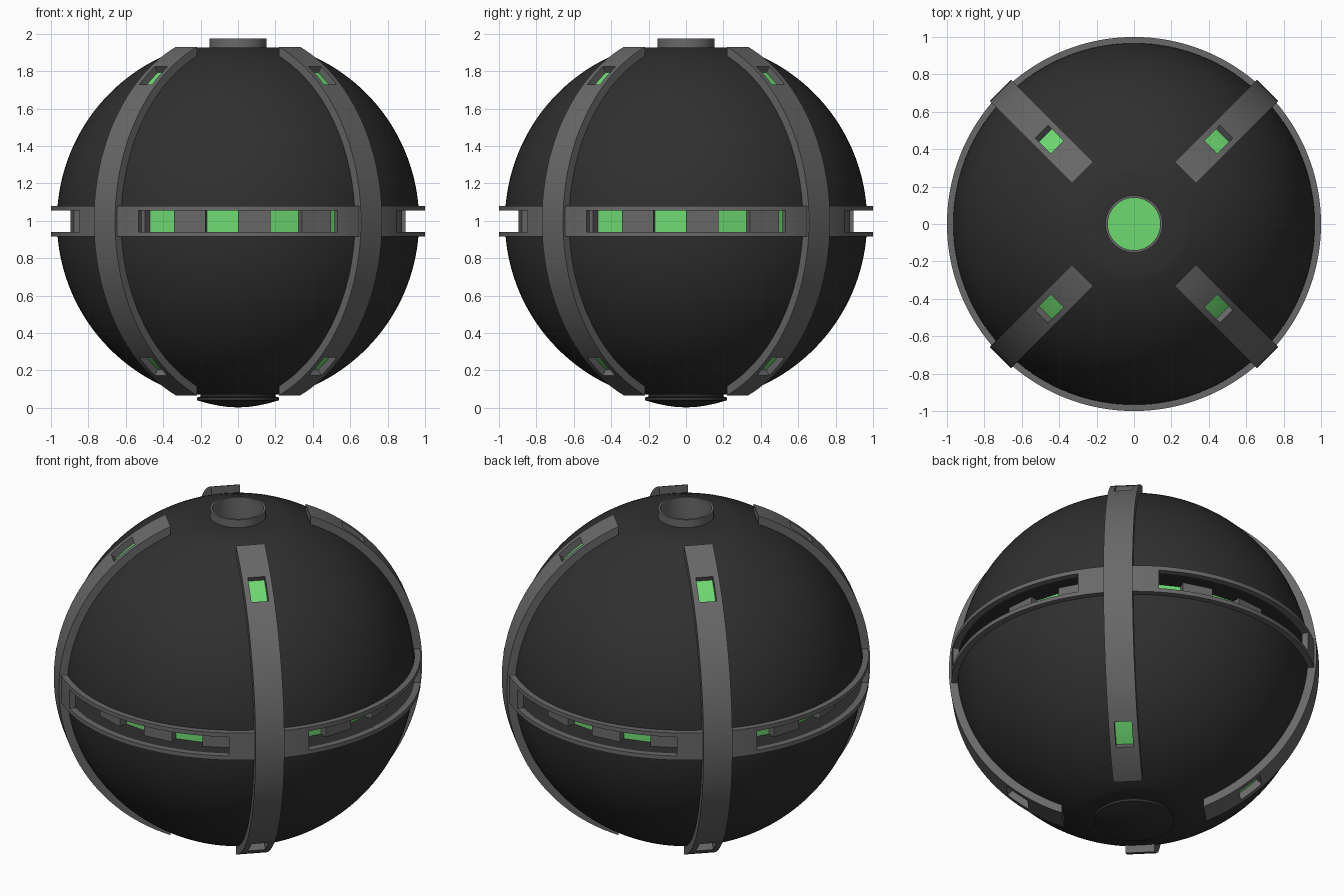
import bpy, bmesh, math
from mathutils import Matrix, Vector

if "Cube" in bpy.data.objects:
    bpy.data.objects.remove(bpy.data.objects["Cube"])

CZ = 0.998          # height of the sphere centre
R_BODY = 0.968
SLOT = 0.057        # half height of the belt slots


def material(name, rgb):
    m = bpy.data.materials.new(name)
    m.diffuse_color = (*rgb, 1)
    m.use_nodes = True
    m.node_tree.nodes["Principled BSDF"].inputs["Base Color"].default_value = m.diffuse_color
    return m


DARK = material("dark_shell", (0.029, 0.029, 0.029))
GREY = material("grey_metal", (0.14, 0.14, 0.14))
GREEN = material("green_light", (0.155, 0.70, 0.165))


def finish(name, bm, mats, spin=0.0, smooth=True):
    bmesh.ops.remove_doubles(bm, verts=bm.verts[:], dist=1e-5)
    me = bpy.data.meshes.new(name)
    bm.to_mesh(me)
    bm.free()
    ob = bpy.data.objects.new(name, me)
    bpy.context.collection.objects.link(ob)
    for m in mats:
        me.materials.append(m)
    ob.matrix_world = Matrix.Translation((0, 0, CZ)) @ Matrix.Rotation(spin, 4, 'Z')
    if smooth:
        bpy.ops.object.select_all(action='DESELECT')
        ob.select_set(True)
        bpy.context.view_layer.objects.active = ob
        bpy.ops.object.shade_smooth_by_angle(angle=math.radians(30))
    return ob


def lathe(name, profile, mat, segs=96):
    """Turn an (r, z) profile around the z axis."""
    bm = bmesh.new()
    vs = [bm.verts.new((r, 0, z)) for r, z in profile]
    es = [bm.edges.new(p) for p in zip(vs, vs[1:])]
    bmesh.ops.spin(bm, geom=vs + es, cent=(0, 0, 0), axis=(0, 0, 1),
                   angle=math.tau, steps=segs)
    bmesh.ops.remove_doubles(bm, verts=bm.verts[:], dist=1e-5)
    bmesh.ops.recalc_face_normals(bm, faces=bm.faces[:])
    return finish(name, bm, [mat])


def strip(name, angles, widths, is_hole, outer, inner, closed, spin=0.0):
    """Thick curved strip with windows; inner and outer map (angle, width) to a point."""
    bm = bmesh.new()
    n, m = len(angles), len(widths)
    out = [[bm.verts.new(outer(a, w)) for w in widths] for a in angles]
    inn = [[bm.verts.new(inner(a, w)) for w in widths] for a in angles]
    cols = n if closed else n - 1

    def solid(i, j):
        if closed:
            i %= n
        return 0 <= i < cols and 0 <= j < m - 1 and not is_hole(i, j)

    for i in range(cols):
        k = (i + 1) % n
        for j in range(m - 1):
            if not solid(i, j):
                continue
            c = [(i, j), (k, j), (k, j + 1), (i, j + 1)]
            bm.faces.new([out[a][b] for a, b in c])
            bm.faces.new([inn[a][b] for a, b in reversed(c)])
            near = [(i, j - 1), (i + 1, j), (i, j + 1), (i - 1, j)]
            for s in range(4):
                if not solid(*near[s]):
                    (a, b), (d, e) = c[s], c[(s + 1) % 4]
                    bm.faces.new([out[d][e], out[a][b], inn[a][b], inn[d][e]])
    bmesh.ops.recalc_face_normals(bm, faces=bm.faces[:])
    return finish(name, bm, [GREY], spin)


def linspace(a, b, n):
    return [a + (b - a) * i / n for i in range(n + 1)]


# Sphere body with flat poles, belt groove and an opening at the top
pole = math.acos(0.276 / R_BODY)
lip = math.asin(SLOT / R_BODY)
arc = [(R_BODY * math.cos(t), R_BODY * math.sin(t)) for t in linspace(lip, pole, 36)]
body = [(0, -arc[-1][1])] + [(r, -z) for r, z in reversed(arc)]
body += [(0.83, -SLOT), (0.83, SLOT)] + arc + [(0.146, arc[-1][1])]
lathe("sphere_body", body, DARK)

# Domed cap at the bottom
lathe("bottom_cap", [(0.20, -0.92), (0.20, -0.938), (0.22, -0.943), (0.22, -0.958),
                     (0.16, -0.975), (0.10, -0.987), (0.05, -0.994), (0, -0.996)], DARK, 48)

# Open tube at the top with a light deep inside
lathe("top_tube", [(0.153, 0.90), (0.153, 0.975), (0.140, 0.975), (0.140, 0.70)], GREY, 48)
lathe("tube_light", [(0.141, 0.72), (0, 0.72)], GREEN, 48)

# Belt ring with four long slots
R_RING, R_RING_IN, OPEN = 1.0, 0.966, math.radians(32.2)
belt_angles, belt_open = [], []
for q in range(4):
    base = q * math.pi / 2
    belt_angles += [base + a for a in linspace(-OPEN, OPEN, 24)[:-1]]
    belt_angles += [base + a for a in linspace(OPEN, math.pi / 2 - OPEN, 10)[:-1]]
    belt_open += [True] * 24 + [False] * 10


def belt_point(r):
    return lambda a, w: Vector((r * math.sin(a), -r * math.cos(a), w))


strip("belt_ring", belt_angles, [-0.082, -SLOT, SLOT, 0.082],
      lambda i, j: j == 1 and belt_open[i], belt_point(R_RING), belt_point(R_RING_IN), True)

# Alternating raised grey panels and recessed green lights in the groove
bm = bmesh.new()
step = math.tau / 32


def panel(ra, a, rb, b, index):
    pa, pb = belt_point(ra), belt_point(rb)
    f = bm.faces.new([bm.verts.new(p) for p in
                      (pa(a, -SLOT), pb(b, -SLOT), pb(b, SLOT), pa(a, SLOT))])
    f.material_index = index


for k in range(32):
    lit = k % 2
    r, nxt = (0.845, 0.895) if lit else (0.895, 0.845)
    panel(r, k * step, r, (k + 1) * step, lit)
    panel(r, (k + 1) * step, nxt, (k + 1) * step, 0)
finish("groove_panels", bm, [GREY, GREEN], smooth=False)

# Four upright bands with a small window near each end
R_BAND, R_BAND_IN, CUT = 1.01, 0.95, 0.389
end, end_in = math.acos(CUT / R_BAND), math.acos(CUT / R_BAND_IN)
w0, w1 = math.radians(46.3), math.radians(54.8)
half = linspace(w0, w1, 4)
band_angles = (linspace(-end, -w1, 5)[:-1] + [-a for a in reversed(half)]
               + linspace(-w0, w0, 36)[1:-1] + half + linspace(w1, end, 5)[1:])


def band_outer(a, w):
    return Vector((w, -R_BAND * math.cos(a), R_BAND * math.sin(a)))


def band_inner(a, w):
    a = max(-end_in, min(end_in, a))
    return Vector((w, -R_BAND_IN * math.cos(a), R_BAND_IN * math.sin(a)))


def band_hole(i, j):
    mid = abs(band_angles[i] + band_angles[i + 1]) / 2
    return j == 1 and w0 < mid < w1


for q in range(4):
    spin = math.pi / 4 + q * math.pi / 2
    strip(f"upright_band_{q + 1}", band_angles, [-0.08, -0.048, 0.048, 0.08], band_hole,
          band_outer, band_inner, False, spin)
    # Green lights at the bottom of the band windows
    bm = bmesh.new()
    for s in (1, -1):
        for a, b in zip(half, half[1:]):
            pts = [(w, -0.971 * math.cos(t), s * 0.971 * math.sin(t))
                   for w, t in ((-0.048, a), (0.048, a), (0.048, b), (-0.048, b))]
            bm.faces.new([bm.verts.new(p) for p in (pts if s > 0 else pts[::-1])])
    finish(f"band_lights_{q + 1}", bm, [GREEN], spin)
